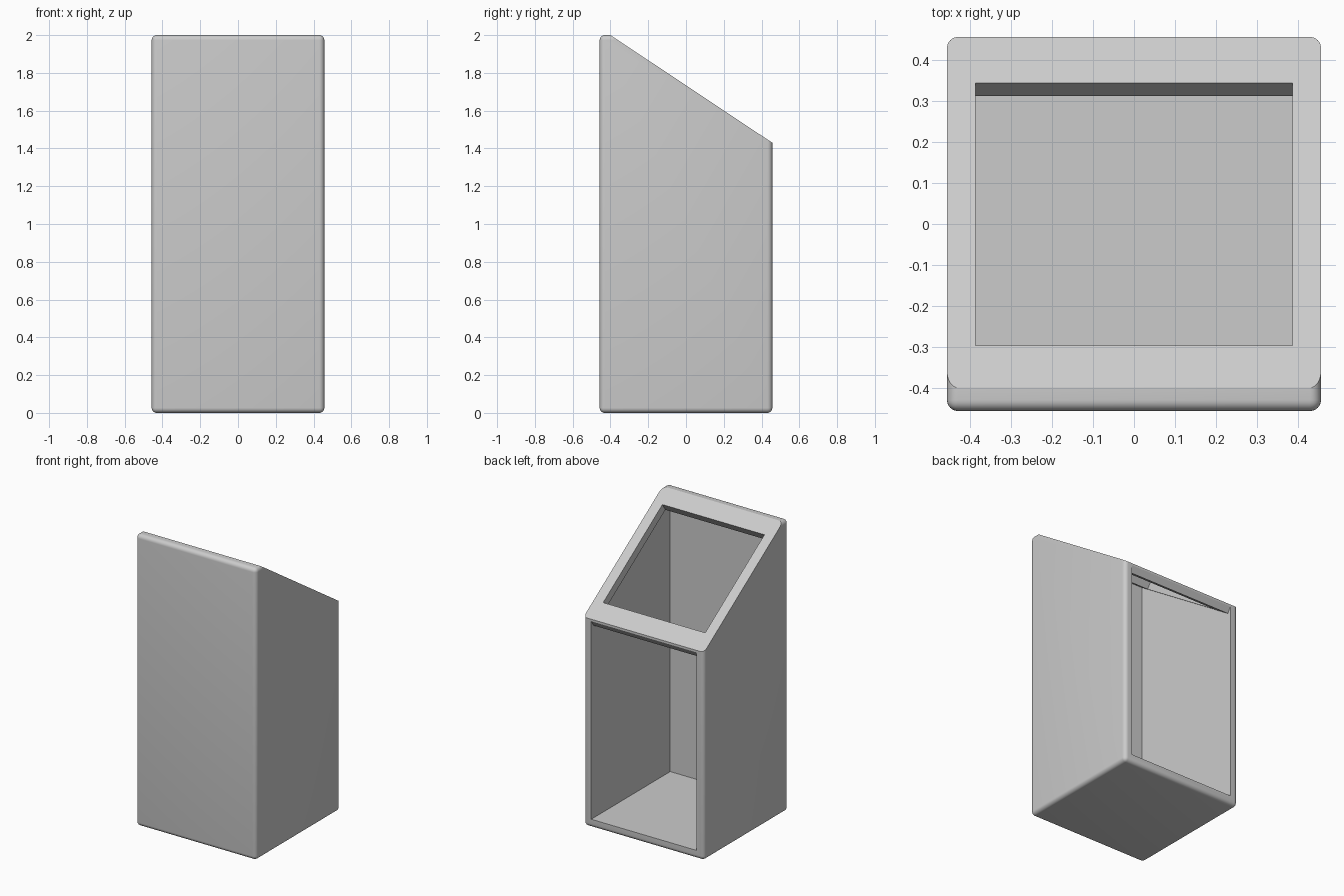
import bpy, bmesh, math
from mathutils import Vector

if "Cube" in bpy.data.objects:
    bpy.data.objects.remove(bpy.data.objects["Cube"], do_unlink=True)

HALF, HEIGHT = 0.457, 2.0
WALL, ROUND = 0.058, 0.027
TOP_Y, LOW_Z = -0.40, 1.43          # slope start at the front, slope end at the back
slope = Vector((0, HALF - TOP_Y, LOW_Z - HEIGHT)).normalized()
normal = Vector((0, -slope.z, slope.y))
start = Vector((0, TOP_Y, HEIGHT))


def on_slope(y, depth=0.0):
    """Point on the sloped top at y, pushed straight into the panel."""
    p = start + slope * ((y - TOP_Y) / slope.y) - normal * depth
    return (p.y, p.z)


def prism(name, profile, half_width):
    """Extrude a (y, z) profile along x."""
    bm = bmesh.new()
    face = bm.faces.new([bm.verts.new((-half_width, y, z)) for y, z in profile])
    out = bmesh.ops.extrude_face_region(bm, geom=[face])
    moved = [v for v in out["geom"] if isinstance(v, bmesh.types.BMVert)]
    bmesh.ops.translate(bm, verts=moved, vec=(2 * half_width, 0, 0))
    bmesh.ops.recalc_face_normals(bm, faces=bm.faces)
    mesh = bpy.data.meshes.new(name)
    bm.to_mesh(mesh)
    bm.free()
    obj = bpy.data.objects.new(name, mesh)
    bpy.context.collection.objects.link(obj)
    return obj


def apply(obj, mod):
    bpy.ops.object.select_all(action='DESELECT')
    obj.select_set(True)
    bpy.context.view_layer.objects.active = obj
    bpy.ops.object.modifier_apply(modifier=mod.name)


def cut(obj, cutter):
    cutter.hide_render = True
    mod = obj.modifiers.new("cut", 'BOOLEAN')
    mod.operation, mod.solver, mod.object = 'DIFFERENCE', 'EXACT', cutter
    apply(obj, mod)
    bpy.data.objects.remove(cutter, do_unlink=True)


# Rounded block
housing = prism("housing", [(-HALF, 0), (HALF, 0), (HALF, HEIGHT), (-HALF, HEIGHT)], HALF)
bevel = housing.modifiers.new("round", 'BEVEL')
bevel.width, bevel.segments = ROUND, 6
apply(housing, bevel)

# Sloped top
cut(housing, prism("slope_cutter", [on_slope(-0.6), on_slope(0.6), (0.6, 2.5), (-0.6, 2.5)], 0.6))

# Cavity, open at the back, with the panel end square to the slope
inner = HALF - WALL
lip = 0.012
lip_z = on_slope(HALF)[1] - lip / normal.z
low = Vector((HALF, lip_z)) - Vector((normal.y, normal.z)) * (WALL - lip)
depth_z = WALL / normal.z
cavity = [(-inner, WALL), (0.6, WALL), (0.6, lip_z), (HALF, lip_z), tuple(low),
          (-inner, on_slope(-inner)[1] - depth_z)]
cut(housing, prism("cavity_cutter", cavity, inner))

# Window through the sloped panel, square to it
front, back = -0.297, 0.345
window = [on_slope(front, -0.1), on_slope(back, -0.1),
          on_slope(back, WALL + 0.02), on_slope(front, WALL + 0.02)]
cut(housing, prism("window_cutter", window, 0.387))

# Colour and shading
grey = bpy.data.materials.new("light grey")
grey.use_nodes = True
colour = (0.6, 0.6, 0.6, 1)
grey.diffuse_color = colour
grey.node_tree.nodes["Principled BSDF"].inputs["Base Color"].default_value = colour
housing.data.materials.clear()
housing.data.materials.append(grey)
bpy.ops.object.select_all(action='DESELECT')
housing.select_set(True)
bpy.context.view_layer.objects.active = housing
bpy.ops.object.shade_smooth_by_angle(angle=math.radians(30))
